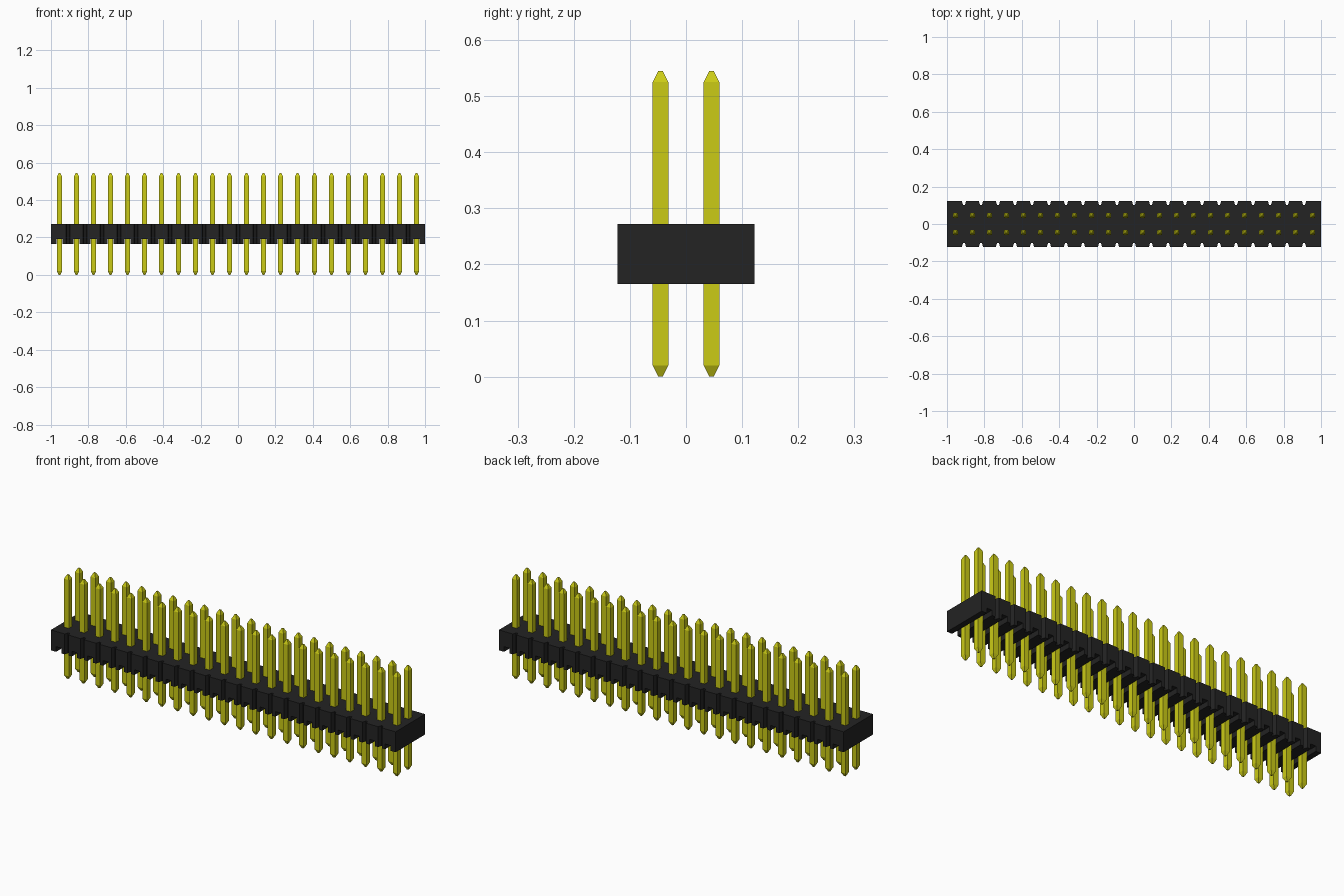
import bpy
import bmesh

cube = bpy.data.objects.get("Cube")
if cube:
    bpy.data.objects.remove(cube, do_unlink=True)

COUNT = 22
PITCH = 2 / COUNT
HALF_Y = 0.122
Z_BOTTOM, Z_SLOT, Z_TOP = 0.165, 0.192, 0.272
SLOT = 0.031                      # width of the channel under each pin pair
MOUTH, THROAT, DEPTH = 0.011, 0.005, 0.02   # notch between neighbouring cells


def material(name, rgb):
    mat = bpy.data.materials.new(name)
    mat.use_nodes = True
    mat.diffuse_color = (*rgb, 1)
    mat.node_tree.nodes["Principled BSDF"].inputs["Base Color"].default_value = (*rgb, 1)
    return mat


def finish(bm, name, mat):
    bmesh.ops.recalc_face_normals(bm, faces=bm.faces)
    mesh = bpy.data.meshes.new(name)
    bm.to_mesh(mesh)
    bm.free()
    mesh.materials.append(mat)
    obj = bpy.data.objects.new(name, mesh)
    bpy.context.collection.objects.link(obj)
    return obj


def prism(bm, front_edge, z0, z1):
    """Extrude a plan outline that is mirrored front to back."""
    outline = front_edge + [(x, -y) for x, y in reversed(front_edge)]
    face = bm.faces.new([bm.verts.new((x, y, z0)) for x, y in outline])
    top = bmesh.ops.extrude_face_region(bm, geom=[face], use_keep_orig=True)["geom"]
    for v in top:
        if isinstance(v, bmesh.types.BMVert):
            v.co.z = z1


def notch(x):
    return [(x - MOUTH, -HALF_Y), (x - THROAT, -HALF_Y + DEPTH),
            (x + THROAT, -HALF_Y + DEPTH), (x + MOUTH, -HALF_Y)]


black = material("black plastic", (0.017, 0.017, 0.017))
yellow = material("yellow metal", (0.6, 0.6, 0.008))

# Housing: notched slab with ribs below it
bm = bmesh.new()
joints = [-1 + PITCH * i for i in range(1, COUNT)]
edge = [(-1, -HALF_Y)]
for x in joints:
    edge += notch(x)
edge.append((1, -HALF_Y))
prism(bm, edge, Z_SLOT, Z_TOP)
reach = (PITCH - SLOT) / 2
for x in joints:
    prism(bm, [(x - reach, -HALF_Y)] + notch(x) + [(x + reach, -HALF_Y)], Z_BOTTOM, Z_SLOT)
for a, b in ((-1, -1 + reach), (1 - reach, 1)):
    prism(bm, [(a, -HALF_Y), (b, -HALF_Y)], Z_BOTTOM, Z_SLOT)
finish(bm, "housing", black)

# Pin: square bar with tapered tips
bm = bmesh.new()
rings = []
for half, z in ((0.004, 0), (0.014, 0.02), (0.014, 0.525), (0.004, 0.545)):
    rings.append([bm.verts.new((sx * half, sy * half, z))
                  for sx, sy in ((-1, -1), (1, -1), (1, 1), (-1, 1))])
for low, high in zip(rings, rings[1:]):
    for i in range(4):
        j = (i + 1) % 4
        bm.faces.new((low[i], low[j], high[j], high[i]))
bm.faces.new(rings[0])
bm.faces.new(rings[-1])
pin = finish(bm, "pin", yellow)

# Two rows of pins sharing one mesh
for row, y in (("front", -PITCH / 2), ("back", PITCH / 2)):
    for i in range(COUNT):
        obj = bpy.data.objects.new(f"{row}_pin_{i + 1}", pin.data)
        obj.location = (-1 + PITCH * (i + 0.5), y, 0)
        bpy.context.collection.objects.link(obj)
bpy.data.objects.remove(pin, do_unlink=True)
